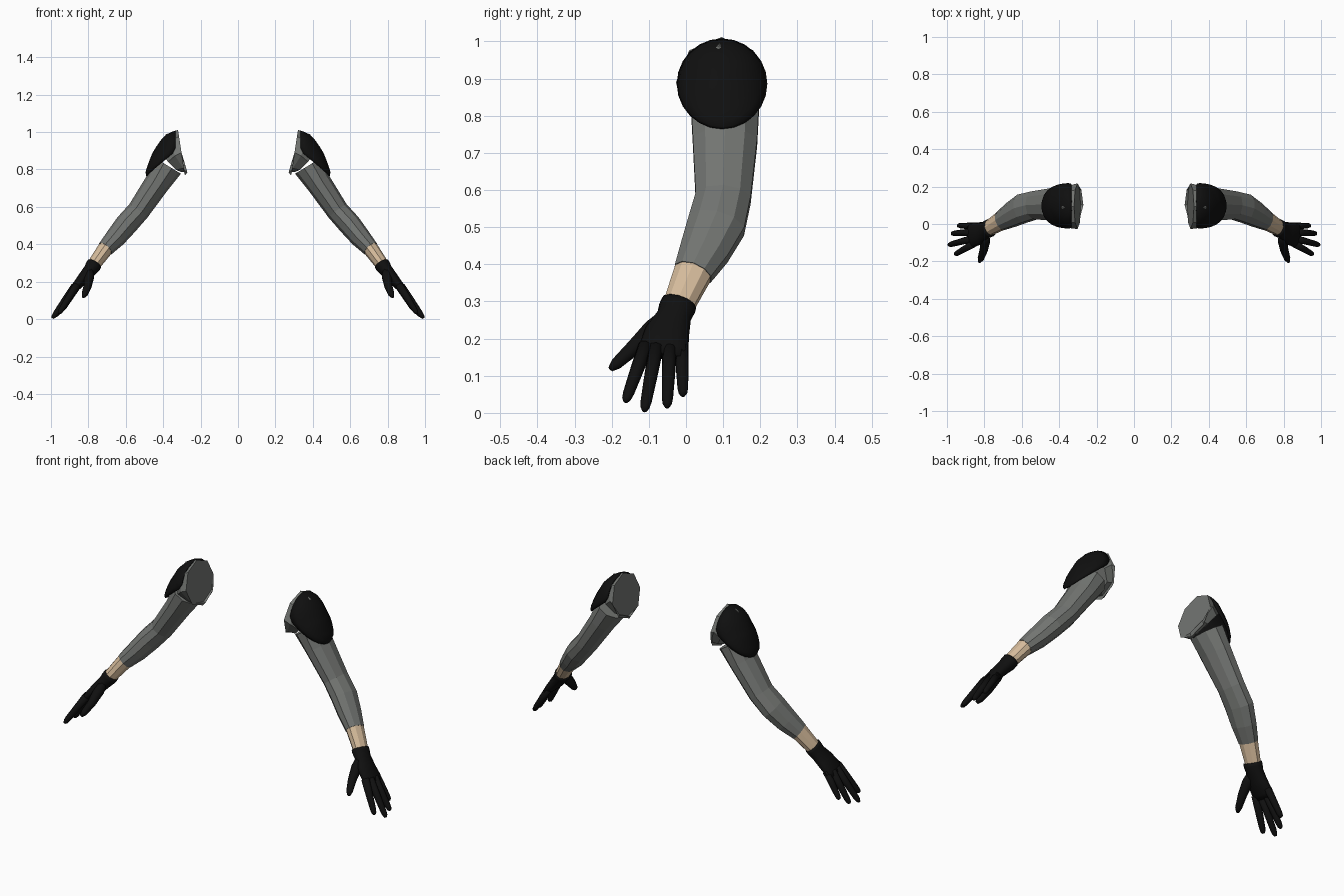
import bpy, bmesh, math
from mathutils import Vector

cube = bpy.data.objects.get("Cube")
if cube:
    bpy.data.objects.remove(cube)


def material(name, rgb):
    m = bpy.data.materials.new(name)
    m.use_nodes = True
    m.diffuse_color = (*rgb, 1)
    bsdf = next(n for n in m.node_tree.nodes if n.type == 'BSDF_PRINCIPLED')
    bsdf.inputs["Base Color"].default_value = (*rgb, 1)
    bsdf.inputs["Roughness"].default_value = 0.8
    return m


GREY = material("grey cloth", (0.17, 0.178, 0.168))
SKIN = material("skin", (0.67, 0.50, 0.33))
BLACK = material("black leather", (0.005, 0.005, 0.005))
BACK = Vector((0.82, 0, 0.57))      # direction of the upper/outer side of the arm


def finish(name, bm, mat, smooth):
    bmesh.ops.recalc_face_normals(bm, faces=bm.faces)
    for f in bm.faces:
        f.smooth = smooth
    me = bpy.data.meshes.new(name)
    bm.to_mesh(me)
    bm.free()
    me.materials.append(mat)
    ob = bpy.data.objects.new(name, me)
    bpy.context.collection.objects.link(ob)
    return ob


def loft(name, side, sections, sides, mat, smooth=False):
    """Closed tube; each section is centre x, y, z, outward radius, sideways radius."""
    bm = bmesh.new()
    centres = [Vector(s[:3]) for s in sections]
    rings = []
    for i, s in enumerate(sections):
        t = (centres[min(i + 1, len(centres) - 1)] - centres[max(i - 1, 0)]).normalized()
        u = (BACK - t * BACK.dot(t)).normalized()
        v = t.cross(u)
        ring = []
        for k in range(sides):
            a = math.tau * k / sides
            p = centres[i] + u * s[3] * math.cos(a) + v * s[4] * math.sin(a)
            ring.append(bm.verts.new((p.x * side, p.y, p.z)))
        rings.append(ring)
    for r0, r1 in zip(rings, rings[1:]):
        for k in range(sides):
            j = (k + 1) % sides
            bm.faces.new((r0[k], r0[j], r1[j], r1[k]))
    bm.faces.new(rings[0])
    bm.faces.new(rings[-1])
    return finish(name, bm, mat, smooth)


def digit(name, side, base, tip, radius, taper):
    """Round-tipped finger."""
    a, b = Vector(base), Vector(tip)
    steps = ((0, 1), (0.5, 0.5 + taper / 2), (0.85, taper), (0.95, taper * 0.8), (1, taper * 0.4))
    secs = [(*a.lerp(b, f), radius * k, radius * k) for f, k in steps]
    loft(name, side, secs, 8, BLACK, True)


# Shoulder pad: round outline seen from the side, domed over the shoulder
PAD_Y, PAD_Z, PAD_R = 0.097, 0.886, 0.122
CREST = [(0.76, 0.49), (0.79, 0.495), (0.88, 0.462), (0.95, 0.42), (0.99, 0.38), (1.01, 0.335)]


def crest_x(z):
    for (z0, x0), (z1, x1) in zip(CREST, CREST[1:]):
        if z <= z1:
            return x0 + (x1 - x0) * (z - z0) / (z1 - z0)
    return CREST[-1][1]


def pad_point(r, a):
    y, z = r * PAD_R * math.cos(a), PAD_Z + r * PAD_R * math.sin(a)
    rim = 0.335 + max(0, 0.9 - z) * 1.15
    half = math.sqrt(max(1e-9, PAD_R ** 2 - (z - PAD_Z) ** 2))
    bulge = math.sqrt(max(0, 1 - (y / half) ** 2)) if r < 1 else 0
    return rim + (crest_x(z) - rim) * bulge, PAD_Y + y, z


def shoulder_pad(name, side):
    bm = bmesh.new()
    n = 24

    def vert(r, a):
        x, y, z = pad_point(r, a)
        return bm.verts.new((x * side, y, z))

    centre = vert(0, 0)
    rings = [[vert(r, math.tau * k / n) for k in range(n)] for r in (0.3, 0.6, 0.82, 0.95, 1)]
    for k in range(n):
        j = (k + 1) % n
        bm.faces.new((centre, rings[0][k], rings[0][j]))
        for r0, r1 in zip(rings, rings[1:]):
            bm.faces.new((r0[k], r1[k], r1[j], r0[j]))
    ob = finish(name, bm, BLACK, True)
    mod = ob.modifiers.new("thickness", 'SOLIDIFY')
    mod.thickness = 0.008
    mod.offset = -1


for side, label in ((1, "left_"), (-1, "right_")):
    # Shoulder collar with its tilted flat end
    loft(label + "shoulder_collar", side, [
        (0.302, 0.095, 0.890, 0.123, 0.122),
        (0.328, 0.095, 0.886, 0.117, 0.119),
        (0.365, 0.103, 0.855, 0.088, 0.100)], 8, GREY)
    shoulder_pad(label + "shoulder_pad", side)

    # Sleeve from shoulder over the elbow to the forearm
    loft(label + "sleeve", side, [
        (0.375, 0.105, 0.820, 0.082, 0.096),
        (0.430, 0.105, 0.730, 0.068, 0.091),
        (0.533, 0.100, 0.578, 0.060, 0.078),
        (0.598, 0.082, 0.505, 0.061, 0.081),
        (0.655, 0.050, 0.435, 0.055, 0.070),
        (0.710, 0.018, 0.375, 0.044, 0.055)], 10, GREY)

    # Bare wrist
    loft(label + "wrist", side, [
        (0.690, 0.030, 0.400, 0.042, 0.053),
        (0.710, 0.018, 0.375, 0.042, 0.053),
        (0.775, -0.022, 0.285, 0.035, 0.043)], 10, SKIN)

    # Glove: cuff and palm
    loft(label + "glove_palm", side, [
        (0.768, -0.019, 0.295, 0.041, 0.049),
        (0.776, -0.024, 0.282, 0.041, 0.050),
        (0.792, -0.032, 0.260, 0.036, 0.047),
        (0.825, -0.050, 0.220, 0.032, 0.060),
        (0.866, -0.060, 0.174, 0.024, 0.067),
        (0.882, -0.064, 0.155, 0.015, 0.060)], 12, BLACK, True)

    # Glove: thumb and fingers
    loft(label + "thumb", side, [
        (0.795, -0.050, 0.260, 0.022, 0.026),
        (0.796, -0.090, 0.225, 0.028, 0.028),
        (0.804, -0.140, 0.176, 0.022, 0.023),
        (0.820, -0.187, 0.133, 0.017, 0.017),
        (0.827, -0.203, 0.118, 0.008, 0.008)], 8, BLACK, True)
    digit(label + "index_finger", side, (0.862, -0.108, 0.182), (0.957, -0.163, 0.030), 0.021, 0.72)
    digit(label + "middle_finger", side, (0.872, -0.080, 0.178), (0.992, -0.112, 0.005), 0.020, 0.75)
    digit(label + "ring_finger", side, (0.872, -0.044, 0.175), (0.975, -0.051, 0.015), 0.020, 0.75)
    digit(label + "little_finger", side, (0.858, -0.012, 0.178), (0.942, -0.008, 0.046), 0.019, 0.75)
